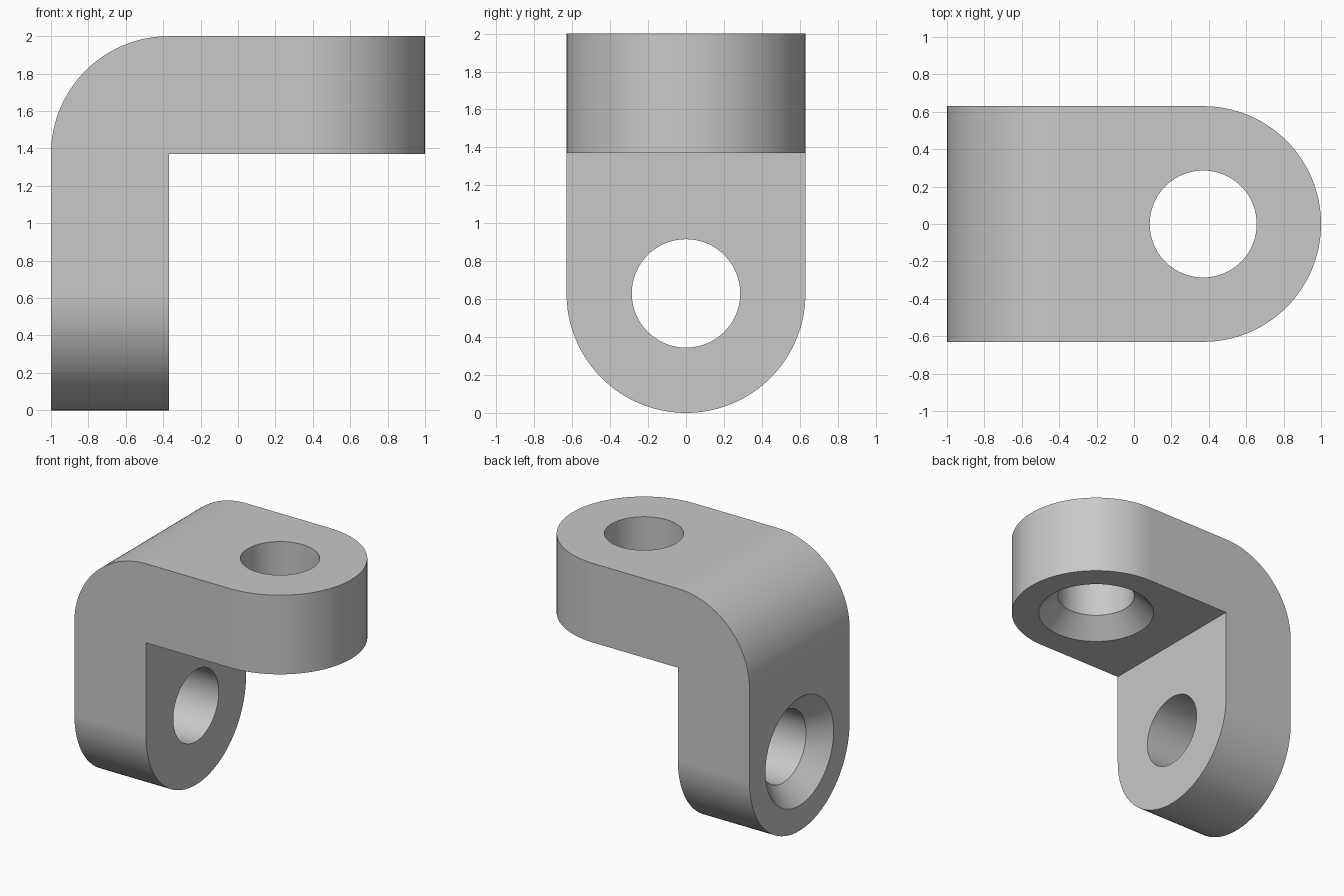
import bpy
import bmesh
import math
from mathutils import Matrix, Vector

if "Cube" in bpy.data.objects:
    bpy.data.objects.remove(bpy.data.objects["Cube"], do_unlink=True)

T = 0.63        # plate thickness, half width and every outer radius
HOLE = 0.286    # through hole radius
SINK = 0.143    # countersink depth, cut at 45 degrees
EPS = 0.02


def add_object(name, bm):
    bmesh.ops.recalc_face_normals(bm, faces=bm.faces)
    mesh = bpy.data.meshes.new(name)
    bm.to_mesh(mesh)
    bm.free()
    obj = bpy.data.objects.new(name, mesh)
    bpy.context.collection.objects.link(obj)
    return obj


def make_body():
    # Square-cornered angle profile, extruded across the width
    inner = T - 1
    profile = [(-1, 0), (-1, 2), (1, 2), (1, 2 - T), (inner, 2 - T), (inner, 0)]
    bm = bmesh.new()
    face = bm.faces.new([bm.verts.new((x, -T, z)) for x, z in profile])
    ext = bmesh.ops.extrude_face_region(bm, geom=[face])
    bmesh.ops.translate(bm, vec=(0, 2 * T, 0),
                        verts=[v for v in ext["geom"] if isinstance(v, bmesh.types.BMVert)])
    bmesh.ops.recalc_face_normals(bm, faces=bm.faces)

    # Round both free ends and the outer bend
    def rounded(edge):
        a, b = (v.co for v in edge.verts)
        at_foot = max(a.z, b.z) < 0.01 and abs(a.y - b.y) < 0.01
        at_tip = min(a.x, b.x) > 0.99 and abs(a.y - b.y) < 0.01
        at_bend = max(a.x, b.x) < -0.99 and min(a.z, b.z) > 1.99
        return at_foot or at_tip or at_bend

    bmesh.ops.bevel(bm, geom=[e for e in bm.edges if rounded(e)], offset=T,
                    offset_type='OFFSET', segments=32, profile=0.5,
                    affect='EDGES', clamp_overlap=False)
    bmesh.ops.remove_doubles(bm, verts=bm.verts, dist=0.0005)
    bmesh.ops.dissolve_degenerate(bm, edges=bm.edges, dist=0.0005)
    return add_object("angle_bracket", bm)


def make_cutter(name, matrix):
    # Countersunk hole shape, turned about its own z axis
    points = [(0, -EPS), (HOLE + SINK + EPS, -EPS), (HOLE, SINK),
              (HOLE, T + EPS), (0, T + EPS)]
    bm = bmesh.new()
    verts = [bm.verts.new((r, 0, z)) for r, z in points]
    edges = [bm.edges.new(pair) for pair in zip(verts, verts[1:])]
    bmesh.ops.spin(bm, geom=verts + edges, cent=(0, 0, 0), axis=(0, 0, 1),
                   angle=math.tau, steps=64)
    bmesh.ops.remove_doubles(bm, verts=bm.verts, dist=0.0005)
    bm.transform(matrix)
    cutter = add_object(name, bm)
    cutter.hide_render = True
    return cutter


body = make_body()
bpy.context.view_layer.objects.active = body
body.select_set(True)

# Top arm is countersunk underneath, upright arm on its outer face
holes = {
    "top_hole_cutter": Matrix.Translation(Vector((1 - T, 0, 2 - T))),
    "upright_hole_cutter": Matrix.Translation(Vector((-1, 0, T)))
    @ Matrix.Rotation(math.pi / 2, 4, 'Y'),
}
for name, matrix in holes.items():
    cutter = make_cutter(name, matrix)
    mod = body.modifiers.new(name, 'BOOLEAN')
    mod.operation = 'DIFFERENCE'
    mod.solver = 'EXACT'
    mod.object = cutter
    bpy.ops.object.modifier_apply(modifier=mod.name)
    bpy.data.objects.remove(cutter, do_unlink=True)

# Single plain grey
grey = bpy.data.materials.new("plain_grey")
grey.use_nodes = True
color = (0.58, 0.58, 0.58, 1)
grey.diffuse_color = color
grey.node_tree.nodes["Principled BSDF"].inputs["Base Color"].default_value = color
body.data.materials.clear()
body.data.materials.append(grey)

bpy.ops.object.shade_smooth_by_angle(angle=math.radians(30))
weighted = body.modifiers.new("even_shading", 'WEIGHTED_NORMAL')
weighted.keep_sharp = True
